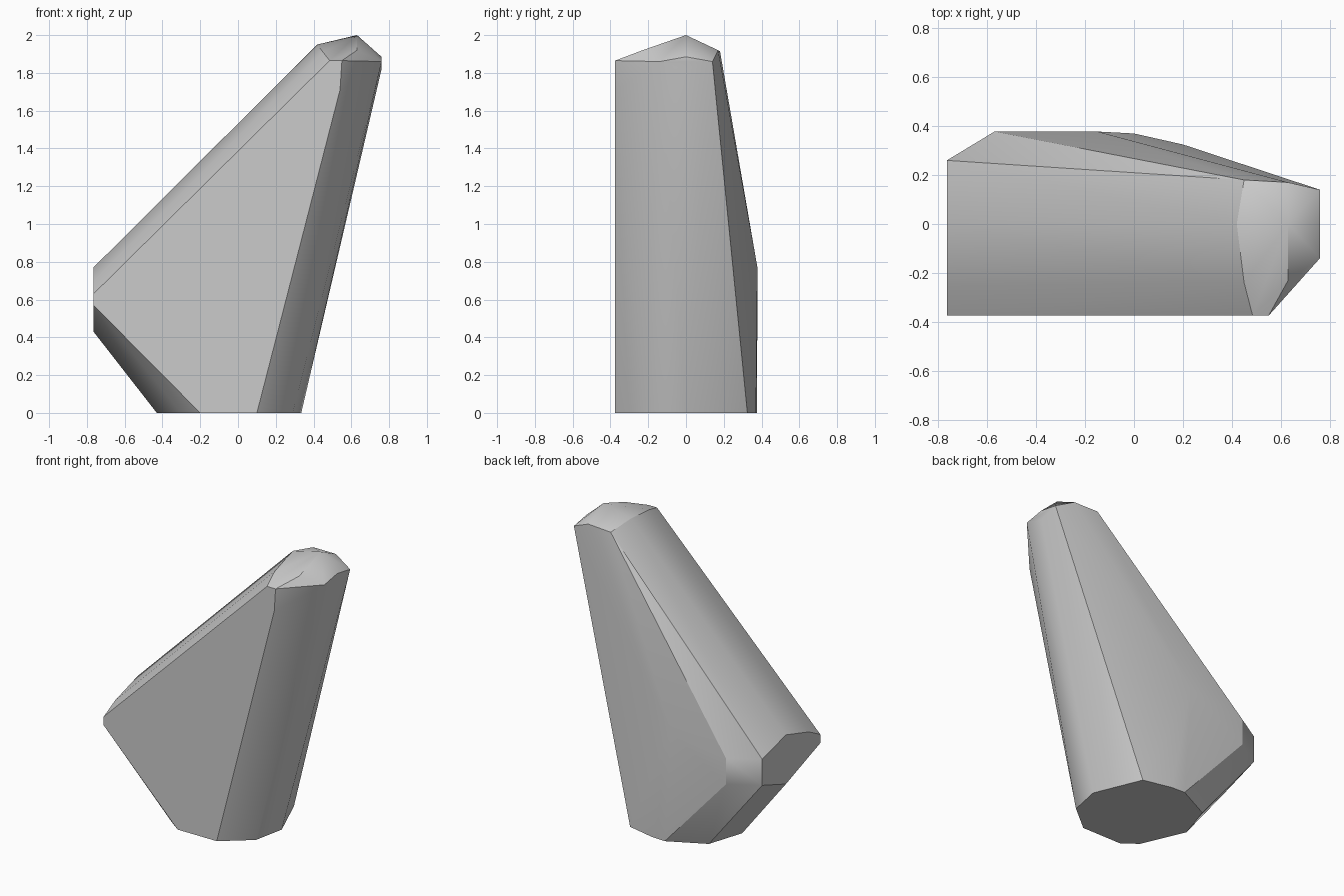
import bpy, bmesh, math

cube = bpy.data.objects.get("Cube")
if cube:
    bpy.data.objects.remove(cube, do_unlink=True)

# Plain stone grey
grey = bpy.data.materials.new("stone_grey")
grey.use_nodes = True
colour = (0.6, 0.6, 0.6, 1)
grey.diffuse_color = colour
grey.node_tree.nodes["Principled BSDF"].inputs["Base Color"].default_value = colour

# Foot outline on the ground (x, y)
foot = [(.335, 0), (.2, .325), (0, .37), (-.1, .375), (-.35, .25), (-.43, 0),
        (-.3, -.3), (-.2, -.375), (.1, -.375), (.29, -.22)]
# Flat end cap at the low side (y, z)
end_cap = [(.26, .7), (0, .77), (-.25, .695), (-.375, .63), (-.375, .57), (0, .43), (.26, .52)]
# Flat back face corners (x, z)
back_face = [(-.57, .7), (-.57, .52), (-.15, .77)]
# Faceted tip
tip = [(.63, 0, 2), (.42, 0, 1.95), (.45, .18, 1.915), (.63, .17, 1.92),
       (.76, .14, 1.86), (.76, 0, 1.885), (.76, 0, 1.82), (.76, -.14, 1.86),
       (.63, -.23, 1.92), (.55, -.375, 1.865), (.485, -.375, 1.865),
       (.45, -.24, 1.91), (.54, -.375, 1.71)]

points = [(x, y, 0) for x, y in foot]
points += [(-.765, y, z) for y, z in end_cap]
points += [(x, .378, z) for x, z in back_face]
points += tip

# Leaning block: tight skin around the outlines
bm = bmesh.new()
for p in points:
    bm.verts.new(p)
result = bmesh.ops.convex_hull(bm, input=bm.verts)
loose = {v for v in result["geom_interior"] + result["geom_unused"]
         if isinstance(v, bmesh.types.BMVert)}
bmesh.ops.delete(bm, geom=list(loose), context="VERTS")
bmesh.ops.dissolve_limit(bm, angle_limit=math.radians(1.5), verts=bm.verts, edges=bm.edges)
bmesh.ops.recalc_face_normals(bm, faces=bm.faces)
mesh = bpy.data.meshes.new("leaning_block")
bm.to_mesh(mesh)
bm.free()
mesh.materials.append(grey)
block = bpy.data.objects.new("leaning_block", mesh)
bpy.context.collection.objects.link(block)

# Soft flanks with crisp main edges
bpy.ops.object.select_all(action="DESELECT")
block.select_set(True)
bpy.context.view_layer.objects.active = block
bpy.ops.object.shade_smooth_by_angle(angle=math.radians(30))
